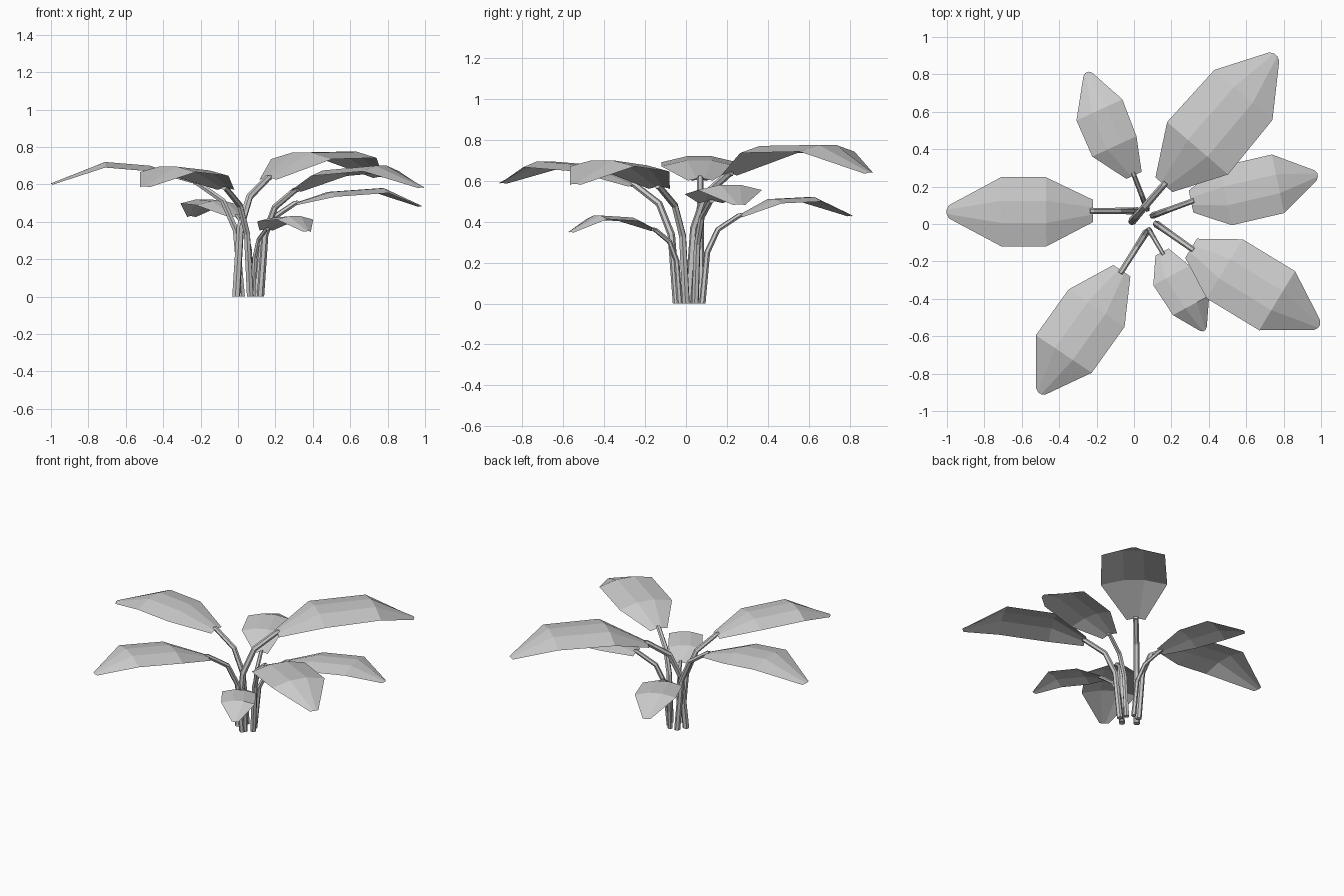
import bpy, bmesh
from math import cos, sin, tau
from mathutils import Vector

if "Cube" in bpy.data.objects:
    bpy.data.objects.remove(bpy.data.objects["Cube"])

# Each leaf: stem base (x, y), then four blade stations (x, y, z, half width)
LEAVES = {
    "left": ((.02, .07), (-.22, .07, .61, .06), (-.47, .065, .70, .185), (-.71, .065, .72, .185), (-.99, .065, .605, .035)),
    "back_right": ((-.01, .015), (.16, .21, .635, .06), (.34, .405, .77, .215), (.585, .69, .775, .205), (.75, .895, .64, .035)),
    "right": ((.10, .045), (.305, .12, .50, .06), (.49, .15, .56, .16), (.77, .215, .58, .16), (.97, .26, .485, .028)),
    "front_right": ((.12, 0), (.305, -.13, .57, .06), (.485, -.24, .675, .185), (.765, -.41, .70, .185), (.98, -.54, .585, .03)),
    "small_front": ((.08, -.03), (.15, -.15, .36, .04), (.2, -.275, .42, .11), (.305, -.435, .43, .11), (.37, -.56, .35, .022)),
    "front_left": ((.065, -.045), (-.065, -.25, .58, .055), (-.2, -.45, .675, .18), (-.375, -.695, .695, .18), (-.498, -.895, .59, .03)),
    "small_back": ((.07, .08), (0, .26, .43, .045), (-.105, .415, .51, .13), (-.185, .61, .52, .135), (-.248, .80, .43, .025)),
}
STEM_PROFILE = ((0, 0), (.13, .58), (.42, .84), (1, 1))  # outward and upward fractions
SIDES = 6


def make_object(name, bm):
    mesh = bpy.data.meshes.new(name)
    bm.to_mesh(mesh)
    bm.free()
    obj = bpy.data.objects.new(name, mesh)
    bpy.context.collection.objects.link(obj)


def build_blade(name, stations):
    # Arched blade: three strips across, three panels along
    bm = bmesh.new()
    forward = Vector((stations[3][0] - stations[0][0], stations[3][1] - stations[0][1], 0)).normalized()
    side = Vector((-forward.y, forward.x, 0))
    rows = []
    for i, (x, y, z, w) in enumerate(stations):
        row = []
        for t in (-1, -.32, .32, 1):
            p = Vector((x, y, z)) + side * t * w
            if abs(t) == 1:
                p.z -= .16 * w
            elif i == 3:
                p += forward * .012  # slightly rounded tip
            row.append(bm.verts.new(p))
        rows.append(row)
    for a, b in zip(rows, rows[1:]):
        for j in range(3):
            bm.faces.new((a[j], b[j], b[j + 1], a[j + 1]))
    make_object(name, bm)


def build_stem(name, base, end, radius):
    # Tapered, bent tube from the ground to the blade
    bm = bmesh.new()
    bx, by = base
    pts = [Vector((bx + (end[0] - bx) * h, by + (end[1] - by) * h, end[2] * v)) for h, v in STEM_PROFILE]
    out = Vector((end[0] - bx, end[1] - by, 0)).normalized()
    pts.append(pts[-1] + (pts[-1] - pts[-2]).normalized() * .02)  # tuck under the blade
    pts[-1].z -= .008
    side = Vector((-out.y, out.x, 0))
    rings = []
    for i, p in enumerate(pts):
        tangent = (pts[min(i + 1, len(pts) - 1)] - pts[max(i - 1, 0)]).normalized()
        if i == 0:
            tangent = Vector((0, 0, 1))
        up = side.cross(tangent)
        r = radius * (1 - .07 * i)
        rings.append([bm.verts.new(p + (side * cos(k * tau / SIDES) + up * sin(k * tau / SIDES)) * r) for k in range(SIDES)])
    for a, b in zip(rings, rings[1:]):
        for k in range(SIDES):
            n = (k + 1) % SIDES
            bm.faces.new((a[k], a[n], b[n], b[k]))
    bm.faces.new(rings[0])
    bm.faces.new(rings[-1])
    bmesh.ops.recalc_face_normals(bm, faces=bm.faces)
    make_object(name, bm)


for label, (base, *stations) in LEAVES.items():
    build_blade(label + "_leaf_blade", stations)
    build_stem(label + "_leaf_stem", base, stations[0], .006 + .075 * stations[1][3])
